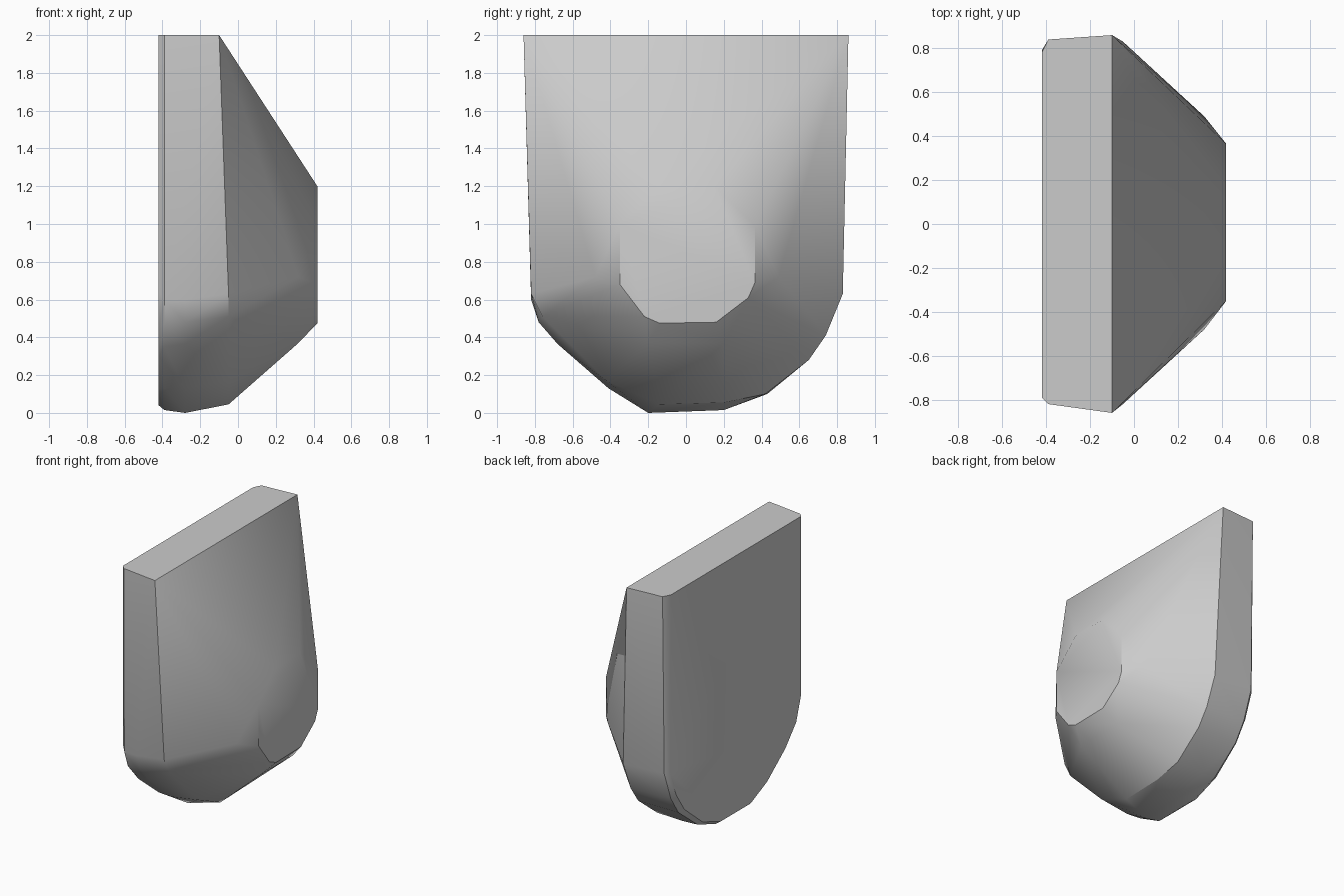
import bpy, bmesh, math

if "Cube" in bpy.data.objects:
    bpy.data.objects.remove(bpy.data.objects["Cube"], do_unlink=True)

# One grey material for the whole body
grey = bpy.data.materials.new("plain grey")
grey.use_nodes = True
colour = (0.6, 0.6, 0.6, 1)
grey.diffuse_color = colour
grey.node_tree.nodes["Principled BSDF"].inputs["Base Color"].default_value = colour

# Cross-sections as x: outline of (y, z)
sections = {
    # flat back plate
    -0.42: [(-.79, 2), (-.79, .64), (-.73, .45), (-.6, .3), (-.38, .13), (-.18, .04),
            (.18, .04), (.4, .12), (.62, .3), (.72, .45), (.79, .64), (.78, 2)],
    # bevelled back rim
    -0.39: [(-.82, 2), (-.815, .6), (-.77, .47), (-.66, .35), (-.4, .13), (-.19, .015),
            (.2, .02), (.42, .1), (.65, .28), (.74, .42), (.82, .64), (.84, 2)],
    # widest part of the rounded bottom
    -0.28: [(-.82, .6), (-.78, .48), (-.68, .365), (-.41, .13), (-.2, 0),
            (.2, .015), (.43, .1), (.65, .28), (.74, .41)],
    # front shoulder
    -0.05: [(-.82, .63), (-.76, .51), (-.42, .17), (-.14, .045), (.2, .055),
            (.42, .1), (.65, .28), (.74, .41), (.83, .63)],
    # top front edge
    -0.10: [(-.86, 2), (.86, 2)],
    # soft corners around the cap
    0.32: [(-.48, .72), (.49, .72), (-.2, .37), (.2, .37)],
    # flat front cap
    0.42: [(-.35, 1), (-.35, .68), (-.22, .51), (-.14, .475), (.16, .48), (.33, .61),
           (.365, .69), (.365, .99), (.15, 1.2), (-.14, 1.2)],
}

# Skin the sections with one convex shell
bm = bmesh.new()
for x, outline in sections.items():
    for y, z in outline:
        bm.verts.new((x, y, z))
hull = bmesh.ops.convex_hull(bm, input=bm.verts)
loose = {v for v in hull["geom_interior"] + hull["geom_unused"]
         if isinstance(v, bmesh.types.BMVert)}
bmesh.ops.delete(bm, geom=list(loose), context="VERTS")
bmesh.ops.dissolve_limit(bm, angle_limit=math.radians(1), verts=bm.verts, edges=bm.edges)
bmesh.ops.recalc_face_normals(bm, faces=bm.faces)

mesh = bpy.data.meshes.new("rounded_shell")
bm.to_mesh(mesh)
bm.free()
shell = bpy.data.objects.new("rounded_shell", mesh)
bpy.context.collection.objects.link(shell)
mesh.materials.append(grey)

# Smooth the soft bends and keep the hard edges
bpy.ops.object.select_all(action="DESELECT")
shell.select_set(True)
bpy.context.view_layer.objects.active = shell
bpy.ops.object.shade_smooth_by_angle(angle=math.radians(30))
